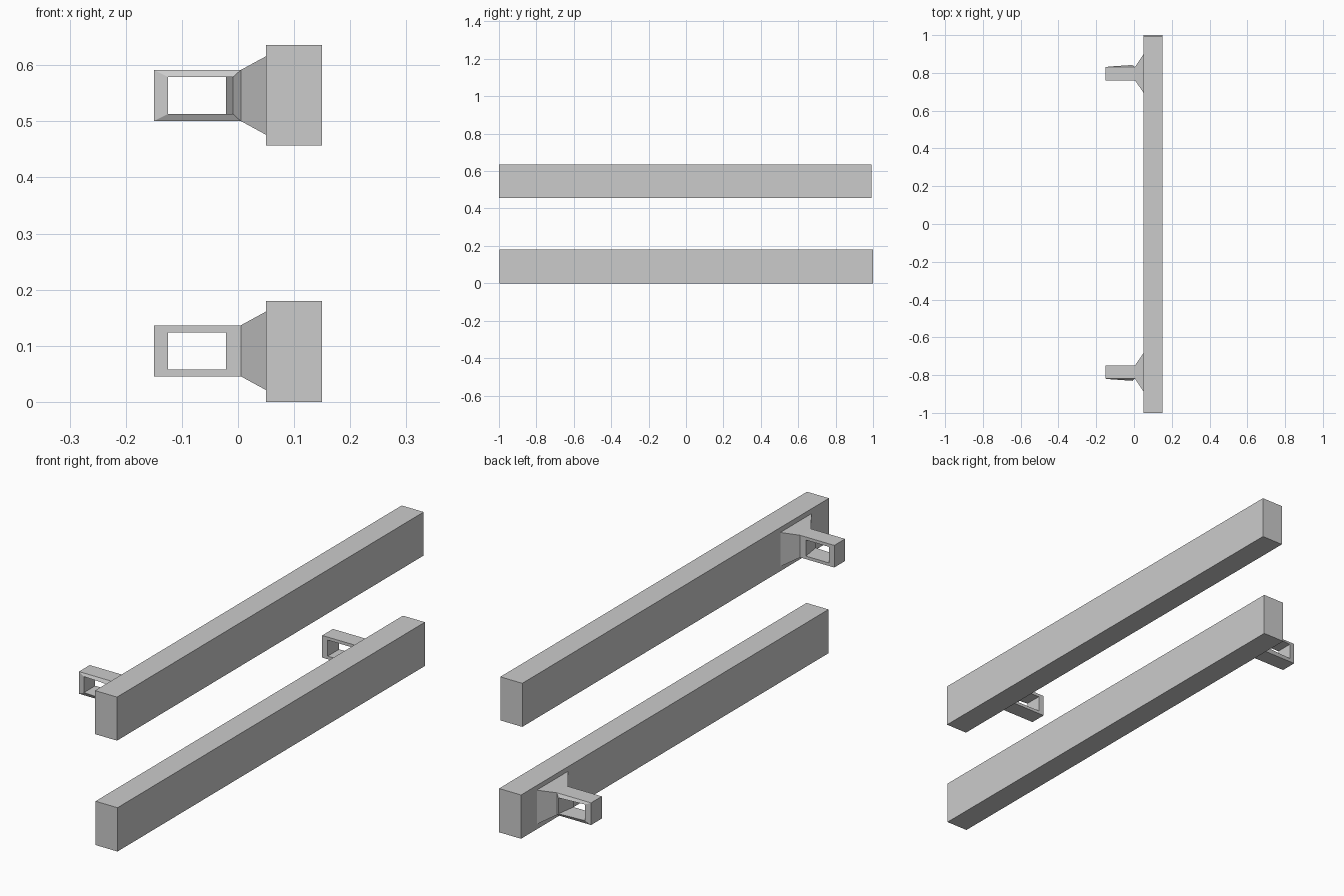
import bpy
import bmesh

if "Cube" in bpy.data.objects:
    bpy.data.objects.remove(bpy.data.objects["Cube"])


def finish(bm, name):
    bmesh.ops.recalc_face_normals(bm, faces=bm.faces[:])
    mesh = bpy.data.meshes.new(name)
    bm.to_mesh(mesh)
    bm.free()
    obj = bpy.data.objects.new(name, mesh)
    bpy.context.collection.objects.link(obj)
    return obj


def beam(name, y0, y1, z0, z1):
    bm = bmesh.new()
    bmesh.ops.create_cube(bm, size=1)
    bmesh.ops.scale(bm, vec=(0.1, y1 - y0, z1 - z0), verts=bm.verts)
    bmesh.ops.translate(bm, vec=(0.1, (y0 + y1) / 2, (z0 + z1) / 2), verts=bm.verts)
    return finish(bm, name)


def bracket(name, yc, zc, out):
    """Hollow loop flaring into a square foot; 'out' is the y sign of the raised rim."""
    bm = bmesh.new()

    def ring(x0, x1, half_z, d0, d1):
        # rectangle in XZ, its depth along y going from d0 (at x0) to d1 (at x1)
        pts = ((x0, d0, -half_z), (x1, d1, -half_z), (x1, d1, half_z), (x0, d0, half_z))
        return [bm.verts.new((x, yc + out * d, zc + z)) for x, d, z in pts]

    rings = [ring(-0.15, 0.005, 0.0455, -0.036, -0.036),    # inner side, outline
             ring(-0.15, 0.005, 0.0455, 0.034, 0.034),      # outer side, outline
             ring(-0.125, -0.009, 0.033, 0.037, 0.045),     # outer side, raised hole rim
             ring(-0.125, -0.021, 0.033, -0.036, -0.036)]   # inner side, hole rim
    for i in range(4):
        a, b = rings[i], rings[(i + 1) % 4]
        for k in range(4):
            if (i, k) == (0, 1):
                continue                                    # left open for the foot
            n = (k + 1) % 4
            bm.faces.new((a[k], a[n], b[n], b[k]))

    # flared foot against the beam
    neck = [rings[0][1], rings[1][1], rings[1][2], rings[0][2]]
    foot = [bm.verts.new((0.05, yc + out * d, zc + z))
            for d, z in ((-0.101, -0.07), (0.101, -0.07), (0.101, 0.07), (-0.101, 0.07))]
    for k in range(4):
        n = (k + 1) % 4
        bm.faces.new((neck[k], neck[n], foot[n], foot[k]))
    bm.faces.new(foot)
    return finish(bm, name)


# Lower beam with bracket near the back end
beam("lower_beam", -0.997, 1.0, 0.0, 0.18)
bracket("lower_bracket", 0.797, 0.091, 1)

# Upper beam with bracket near the front end
beam("upper_beam", -1.0, 0.992, 0.457, 0.636)
bracket("upper_bracket", -0.785, 0.546, -1)
